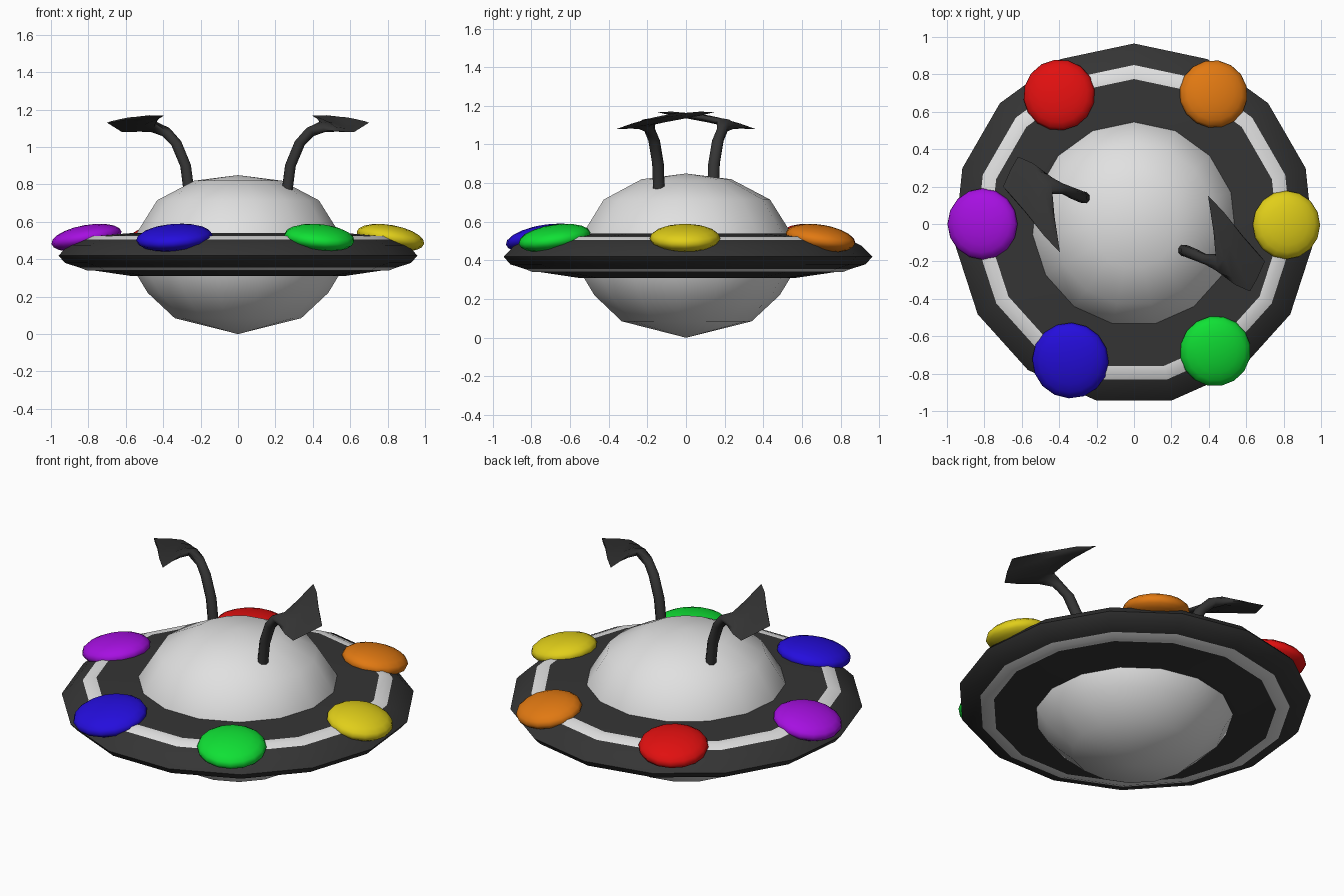
import bpy, bmesh, math
from mathutils import Vector, Matrix

cube = bpy.data.objects.get("Cube")
if cube:
    bpy.data.objects.remove(cube, do_unlink=True)


def material(name, rgb):
    m = bpy.data.materials.new(name)
    m.use_nodes = True
    m.diffuse_color = (*rgb, 1)
    m.node_tree.nodes["Principled BSDF"].inputs["Base Color"].default_value = (*rgb, 1)
    return m


WHITE = material("light grey", (0.75, 0.75, 0.75))
DARK = material("charcoal", (0.035, 0.035, 0.035))


def finish(name, bm, mats, angle=180):
    bmesh.ops.recalc_face_normals(bm, faces=bm.faces)
    mesh = bpy.data.meshes.new(name)
    bm.to_mesh(mesh)
    bm.free()
    for m in mats:
        mesh.materials.append(m)
    obj = bpy.data.objects.new(name, mesh)
    bpy.context.collection.objects.link(obj)
    bpy.ops.object.select_all(action='DESELECT')
    obj.select_set(True)
    bpy.context.view_layer.objects.active = obj
    bpy.ops.object.shade_smooth_by_angle(angle=math.radians(angle))
    return obj


def bridge(bm, a, b, mat=0):
    n = len(a)
    for i in range(n):
        j = (i + 1) % n
        bm.faces.new((a[i], a[j], b[j], b[i])).material_index = mat


def lathe(name, profile, mats, striped=(), poles=None, angle=180, sides=15):
    """Revolve (radius, height) points; segments listed in striped use the second material."""
    bm = bmesh.new()
    rings = []
    for r, z in profile:
        ring = []
        for i in range(sides):
            a = math.pi / 2 + math.tau * i / sides
            ring.append(bm.verts.new((r * math.cos(a), r * math.sin(a), z)))
        rings.append(ring)
    for k in range(len(rings) - 1):
        bridge(bm, rings[k], rings[k + 1], 1 if k in striped else 0)
    if poles:
        for ring, z in zip((rings[0], rings[-1]), poles):
            tip = bm.verts.new((0, 0, z))
            for i in range(sides):
                bm.faces.new((ring[i], ring[(i + 1) % sides], tip))
    else:
        bridge(bm, rings[-1], rings[0])
    return finish(name, bm, mats, angle)


# Round central hull, visible as a dome above and a bowl below
lathe("hull",
      [(.235, .82), (.435, .715), (.545, .54), (.575, .43), (.54, .31), (.485, .22), (.34, .085)],
      [WHITE], poles=(.85, 0))

# Flat disc with a pale stripe on its upper and lower sides
lathe("disc",
      [(.5, .54), (.57, .54), (.775, .525), (.815, .523), (.85, .505), (.91, .475),
       (.965, .42), (.93, .38), (.85, .355), (.815, .341), (.775, .34), (.57, .31), (.5, .31)],
      [DARK, WHITE], striped=(2, 3, 8, 9), angle=50)

# Six flattened lamps around the rim, tipped outwards
lamps = [
    ("yellow", (.75, .62, .01), .815, -.005, .183),
    ("orange", (.75, .19, .006), .425, .695, .183),
    ("red", (.75, .005, .005), -.4, .69, .192),
    ("purple", (.38, .005, .75), -.81, 0, .19),
    ("blue", (.018, .004, .72), -.34, -.73, .205),
    ("green", (.005, .75, .035), .435, -.68, .19),
]
for colour, rgb, x, y, r in lamps:
    bm = bmesh.new()
    bmesh.ops.create_uvsphere(bm, u_segments=16, v_segments=10, radius=1)
    outward = math.atan2(y, x)
    bm.transform(Matrix.Translation((x, y, .515))
                 @ Matrix.Rotation(outward, 4, 'Z')
                 @ Matrix.Rotation(math.radians(10), 4, 'Y')
                 @ Matrix.Diagonal((r, r, .068, 1)))
    finish(colour + "_lamp", bm, [material(colour, rgb)])

# Antenna: a bent stalk that flares into a thin fan; sections are (edge, edge, half thickness)
across = Vector((.4, -.91, 0)) * .033
stalk = [(.262, -.14, .76), (.28, -.145, .9), (.33, -.165, 1.02), (.385, -.19, 1.08)]
sections = [(Vector(p) - across, Vector(p) + across, .03) for p in stalk]
sections += [(Vector(a), Vector(b), t) for a, b, t in [
    ((.44, -.16, 1.125), (.46, -.265, 1.09), .025),
    ((.425, -.04, 1.15), (.54, -.325, 1.085), .018),
    ((.396, .15, 1.168), (.62, -.36, 1.08), .008),
    ((.475, .07, 1.17), (.66, -.29, 1.105), .007),
    ((.56, -.04, 1.16), (.7, -.2, 1.13), .005),
]]


def antenna(name, turn):
    bm = bmesh.new()
    mids = [(a + b) / 2 for a, b, t in sections]
    rings = []
    for k, (a, b, t) in enumerate(sections):
        along = mids[min(k + 1, len(mids) - 1)] - mids[max(k - 1, 0)]
        normal = (b - a).cross(along).normalized()
        ring = []
        for i in range(8):
            c = math.tau * i / 8
            ring.append(bm.verts.new(mids[k] + (b - a) / 2 * math.cos(c) + normal * t * math.sin(c)))
        rings.append(ring)
    for a, b in zip(rings, rings[1:]):
        bridge(bm, a, b)
    bm.faces.new(rings[0])
    bm.faces.new(rings[-1])
    bm.transform(Matrix.Rotation(turn, 4, 'Z'))
    finish(name, bm, [DARK], 60)


antenna("left_antenna", 0)
antenna("right_antenna", math.pi)
